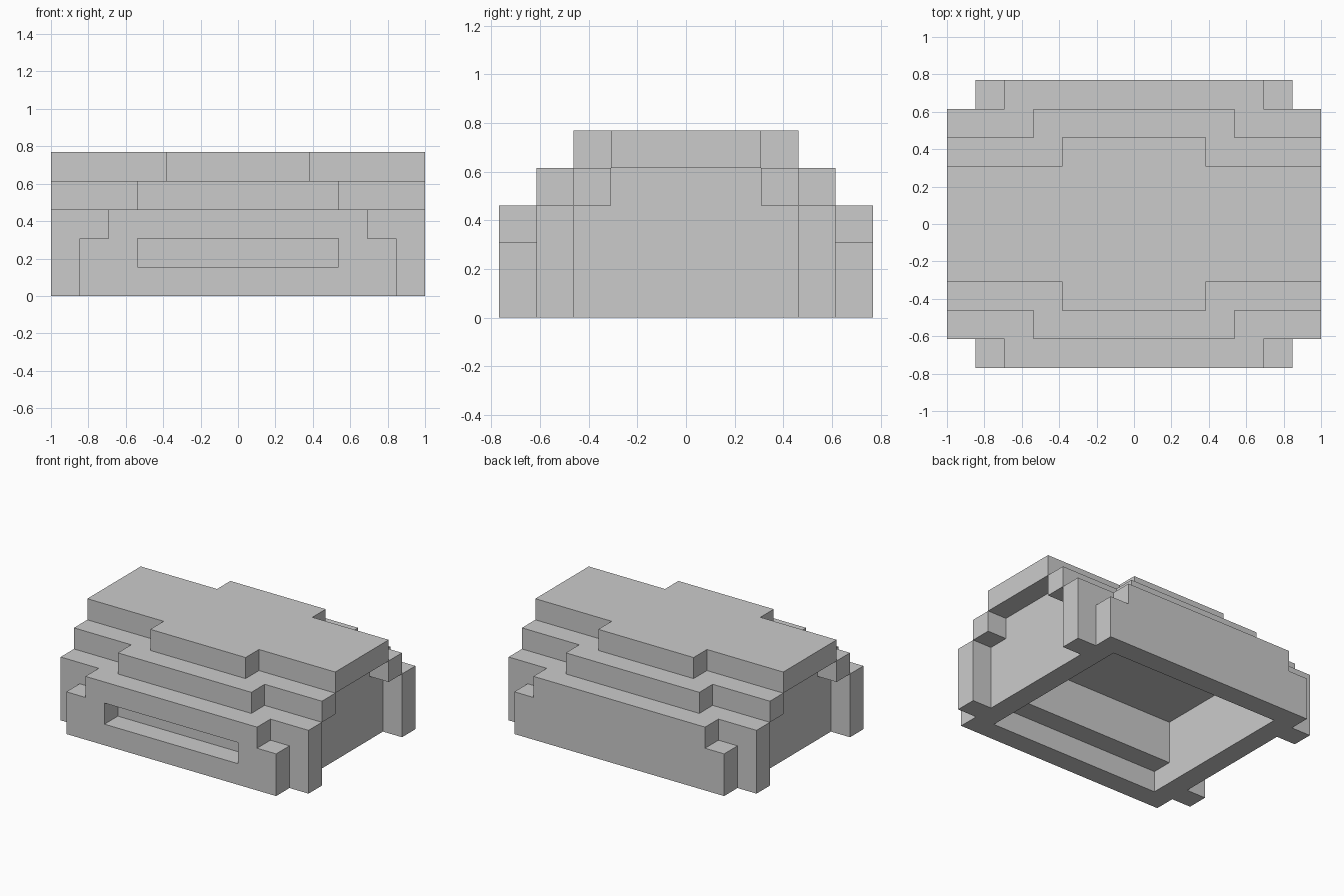
import bpy, bmesh, math
from mathutils import Vector

if "Cube" in bpy.data.objects:
    bpy.data.objects.remove(bpy.data.objects["Cube"])

U = 2 / 13            # one block
NX, NY, NZ = 13, 10, 5

# Centred boxes: half width x, half depth y, bottom z, top z (in blocks)
SOLID = [
    (6.5, 4, 0, 3),                      # base
    (5.5, 5, 0, 2), (4.5, 5, 2, 3),      # front and back panels
    (6.5, 3, 3, 4), (3.5, 4, 3, 4),      # middle tier
    (6.5, 2, 4, 5), (2.5, 3, 4, 5),      # top tier
]
HOLLOW = [(4.5, 4, 0, 1), (4.5, 3, 1, 3)]        # stepped cavity, open below
END_RECESS = [(3, 0, 3), (2, 3, 4)]              # half depth y, bottom z, top z


def in_box(c, box):
    hx, hy, z0, z1 = box
    return abs(c.x) < hx and abs(c.y) < hy and z0 < c.z < z1


def filled(c):
    if not any(in_box(c, b) for b in SOLID):
        return False
    if any(in_box(c, b) for b in HOLLOW):
        return False
    # recessed ends
    if abs(c.x) > 5.5 and any(abs(c.y) < hy and z0 < c.z < z1 for hy, z0, z1 in END_RECESS):
        return False
    # front slot
    return not (c.y < -4 and abs(c.x) < 3.5 and 1 < c.z < 2)


def add_exposed_faces(bm, c):
    for axis in range(3):
        for sign in (-1, 1):
            n = Vector((0, 0, 0))
            n[axis] = sign
            if filled(c + n):
                continue
            a = Vector((0, 0, 0))
            a[(axis + 1) % 3] = 0.5
            b = n.cross(a)
            mid = c + n * 0.5
            bm.faces.new([bm.verts.new((mid + d) * U)
                          for d in (-a - b, a - b, a + b, -a + b)])


# Stepped shell: outer skin of the block layout
bm = bmesh.new()
for i in range(NX):
    for j in range(NY):
        for k in range(NZ):
            c = Vector((i - 6, j - 4.5, k + 0.5))
            if filled(c):
                add_exposed_faces(bm, c)
bmesh.ops.remove_doubles(bm, verts=bm.verts, dist=1e-4)
bmesh.ops.dissolve_limit(bm, angle_limit=math.radians(1), verts=bm.verts, edges=bm.edges)

mesh = bpy.data.meshes.new("stepped_shell")
bm.to_mesh(mesh)
bm.free()
bpy.context.collection.objects.link(bpy.data.objects.new("stepped_shell", mesh))
